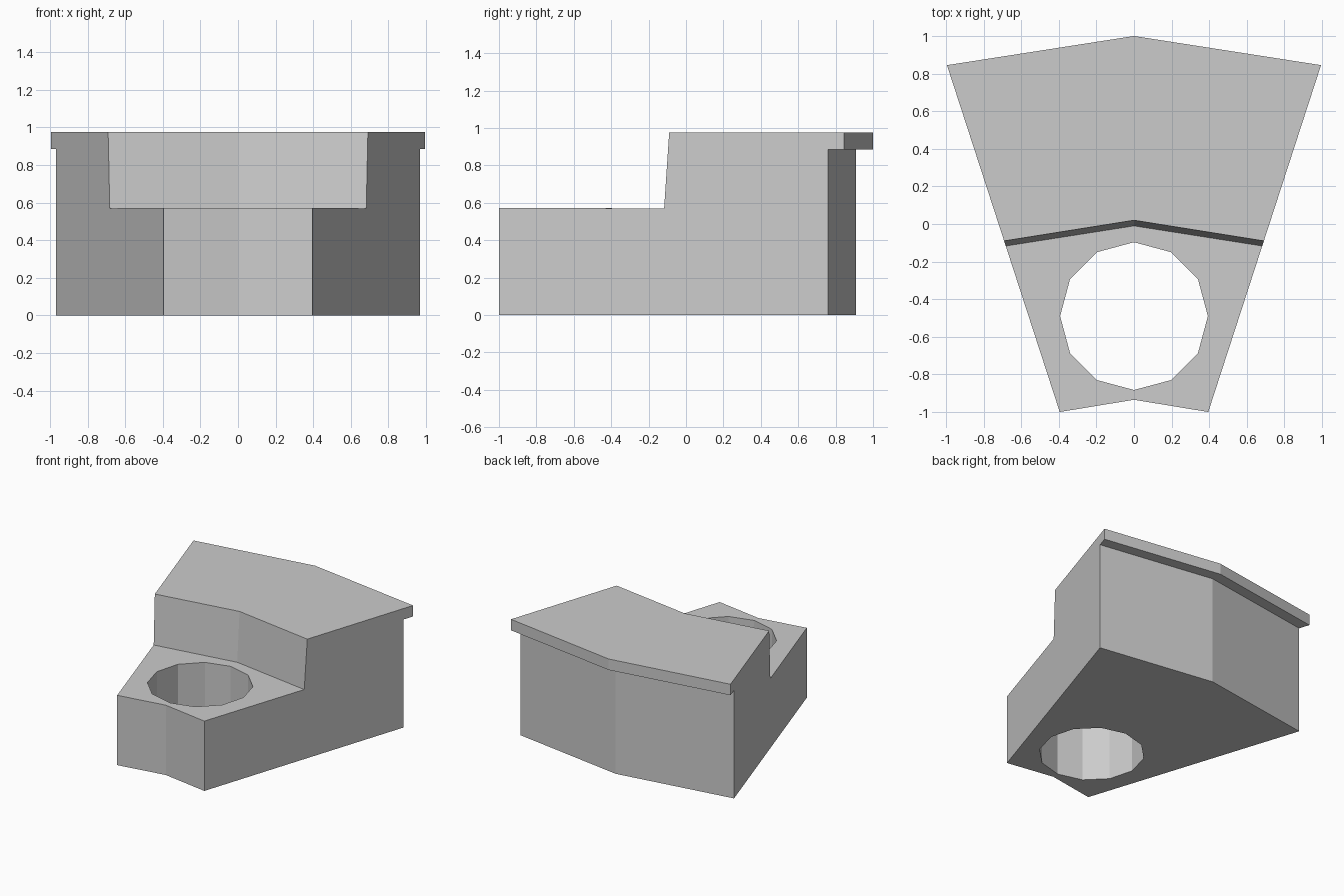
import bpy, bmesh

if "Cube" in bpy.data.objects:
    bpy.data.objects.remove(bpy.data.objects["Cube"])

# Side profile, walked around once: (y at centre fold, y at side edge, z)
PROFILE = [
    (-0.935, -1.0, 0.0), (-0.935, -1.0, 0.572),      # low front nose
    (-0.01, -0.117, 0.57), (0.02, -0.09, 0.975),     # leaning step
    (1.0, 0.845, 0.975), (1.0, 0.845, 0.885),        # overhanging lip
    (0.91, 0.76, 0.885), (0.91, 0.76, 0.0),          # back wall
]


def half_width(y):
    return 0.395 + (y + 1.0) * 0.3252


# Wedge block: left, centre and right copies of the profile, skinned together
bm = bmesh.new()
left = [bm.verts.new((-half_width(s), s, z)) for c, s, z in PROFILE]
mid = [bm.verts.new((0, c, z)) for c, s, z in PROFILE]
right = [bm.verts.new((half_width(s), s, z)) for c, s, z in PROFILE]
n = len(PROFILE)
for a, b in ((left, mid), (mid, right)):
    for i in range(n):
        j = (i + 1) % n
        bm.faces.new((a[i], b[i], b[j], a[j]))
bm.faces.new(left)
bm.faces.new(right[::-1])
bmesh.ops.recalc_face_normals(bm, faces=bm.faces)
mesh = bpy.data.meshes.new("wedge_block")
bm.to_mesh(mesh)
bm.free()
block = bpy.data.objects.new("wedge_block", mesh)
bpy.context.collection.objects.link(block)

# Twelve-sided through hole in the low nose
bpy.ops.mesh.primitive_cylinder_add(vertices=12, radius=0.393, depth=2,
                                    location=(0, -0.49, 0.3))
cutter = bpy.context.object
cutter.name = "hole_cutter"
cutter.hide_render = True
cut = block.modifiers.new("hole", 'BOOLEAN')
cut.operation = 'DIFFERENCE'
cut.solver = 'EXACT'
cut.object = cutter
bpy.context.view_layer.objects.active = block
bpy.ops.object.modifier_apply(modifier=cut.name)
bpy.data.objects.remove(cutter)
